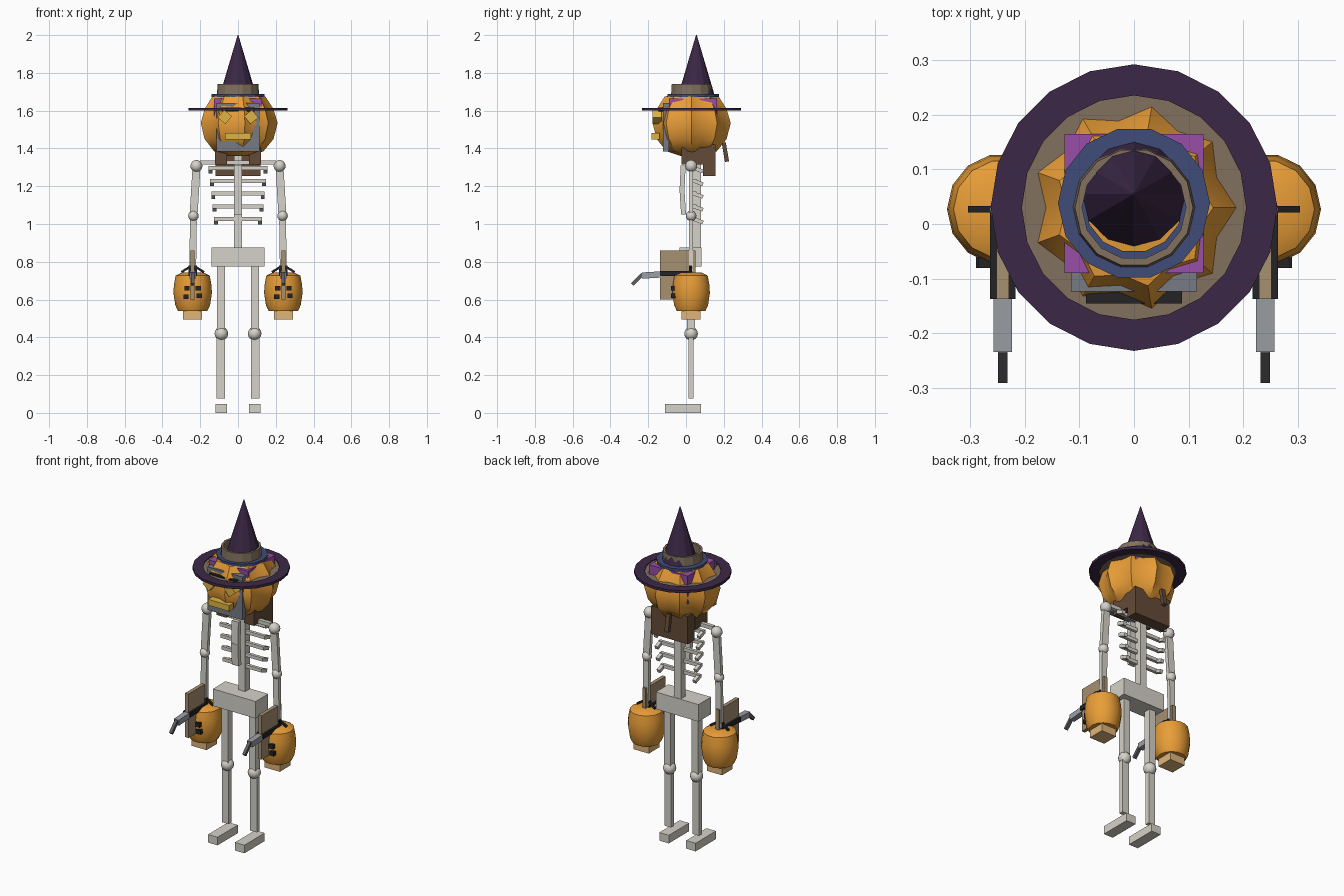
import bpy, bmesh, math
from mathutils import Vector

if "Cube" in bpy.data.objects:
    bpy.data.objects.remove(bpy.data.objects["Cube"])

MATS = {}
COLORS = dict(bone=(212, 209, 199), orange=(232, 156, 58), purple=(62, 44, 72), brown=(128, 112, 94),
              leather=(100, 76, 58), tan=(165, 142, 112), sand=(222, 180, 120), black=(40, 40, 42),
              steel=(155, 158, 164), iron=(95, 95, 98), blue=(66, 76, 120), violet=(150, 80, 165),
              slate=(118, 122, 130), gold=(222, 178, 70))


def mat(name):
    if name not in MATS:
        m = bpy.data.materials.new(name)
        m.diffuse_color = [(c / 255) ** 2.2 for c in COLORS[name]] + [1]
        m.use_nodes = True
        m.node_tree.nodes["Principled BSDF"].inputs["Base Color"].default_value = m.diffuse_color
        MATS[name] = m
    return MATS[name]


def finish(bm, name, color, smooth=False):
    bmesh.ops.recalc_face_normals(bm, faces=bm.faces)
    me = bpy.data.meshes.new(name)
    bm.to_mesh(me)
    bm.free()
    ob = bpy.data.objects.new(name, me)
    bpy.context.collection.objects.link(ob)
    me.materials.append(mat(color))
    if smooth:
        bpy.ops.object.select_all(action='DESELECT')
        ob.select_set(True)
        bpy.context.view_layer.objects.active = ob
        bpy.ops.object.shade_smooth_by_angle(angle=math.radians(35))
    return ob


def box(name, color, x0, x1, y0, y1, z0, z1, rot=None):
    bm = bmesh.new()
    bmesh.ops.create_cube(bm, size=1)
    for v in bm.verts:
        v.co = Vector((v.co.x * (x1 - x0), v.co.y * (y1 - y0), v.co.z * (z1 - z0)))
    ob = finish(bm, name, color)
    ob.location = ((x0 + x1) / 2, (y0 + y1) / 2, (z0 + z1) / 2)
    if rot:
        ob.rotation_euler = [math.radians(a) for a in rot]
    return ob


def beam(name, color, a, b, wx, wy):
    """Box running from point a to point b."""
    a, b = Vector(a), Vector(b)
    d = b - a
    ob = box(name, color, -wx / 2, wx / 2, -wy / 2, wy / 2, -d.length / 2, d.length / 2)
    ob.location = (a + b) / 2
    ob.rotation_euler = Vector((0, 0, 1)).rotation_difference(d).to_euler()
    return ob


def ball(name, x, y, z, r):
    bm = bmesh.new()
    bmesh.ops.create_uvsphere(bm, u_segments=12, v_segments=8, radius=r)
    finish(bm, name, 'bone', True).location = (x, y, z)


def lathe(name, color, profile, n, center, closed=False, lobe=1.0, smooth=False, start=0.0):
    """Spin (radius, z) points; lobe < 1 pulls in every second column."""
    bm = bmesh.new()
    rings = []
    for r, z in profile:
        ring = []
        for i in range(n):
            a = start + 2 * math.pi * i / n
            k = r * (lobe if i % 2 else 1)
            ring.append(bm.verts.new((center[0] + k * math.cos(a), center[1] + k * math.sin(a), z)))
        rings.append(ring)
    for j in range(len(rings) if closed else len(rings) - 1):
        p, q = rings[j], rings[(j + 1) % len(rings)]
        for i in range(n):
            bm.faces.new((p[i], p[(i + 1) % n], q[(i + 1) % n], q[i]))
    if not closed:
        bm.faces.new(rings[0])
        bm.faces.new(rings[-1])
    return finish(bm, name, color, smooth)


def washer(name, color, r0, r1, z0, z1, n, center):
    return lathe(name, color, [(r0, z0), (r1, z0), (r1, z1), (r0, z1)], n, center, closed=True)


# Hat
lathe('hat_cone', 'purple', [(0.1, 1.67), (0.002, 2.0)], 12, (0, 0.055))
lathe('hat_band', 'brown', [(0.112, 1.68), (0.108, 1.74), (0.095, 1.74), (0.095, 1.68)], 14, (0, 0.03), closed=True)
washer('hat_ribbon', 'blue', 0.09, 0.139, 1.672, 1.688, 14, (0, 0.038))
washer('hat_brim', 'purple', 0.205, 0.262, 1.6, 1.615, 20, (0, 0.03))
washer('hat_brim_lining', 'brown', 0.13, 0.21, 1.602, 1.61, 20, (0, 0.03))

# Pumpkin head with nine ridges
lathe('pumpkin_head', 'orange', [(0.06, 1.36), (0.135, 1.385), (0.188, 1.45), (0.21, 1.535),
      (0.187, 1.61), (0.145, 1.675), (0.08, 1.685)], 18, (0, 0.03), lobe=0.86, smooth=True)
box('head_core', 'violet', -0.127, 0.127, -0.09, 0.165, 1.5, 1.665)
box('face_plate', 'slate', -0.115, 0.115, -0.123, -0.09, 1.385, 1.64)
box('brow', 'black', -0.088, 0.088, -0.145, -0.12, 1.595, 1.617)
for s in (-1, 1):
    box('eye', 'gold', s * 0.07 - 0.027, s * 0.07 + 0.027, -0.178, -0.13, 1.54, 1.594, (0, 45 + s * 6, 0))
box('mouth', 'gold', -0.07, 0.07, -0.182, -0.14, 1.447, 1.482)

# Collar and stalk at the back of the head
box('back_collar', 'leather', -0.12, 0.12, 0.09, 0.155, 1.255, 1.42)
for s in (-1, 1):
    box('side_collar', 'leather', s * 0.09 - 0.032, s * 0.09 + 0.032, -0.025, 0.09, 1.315, 1.42)
beam('back_strap', 'leather', (-0.03, 0.2, 1.43), (-0.03, 0.217, 1.33), 0.025, 0.022)

# Torso
box('spine', 'bone', -0.022, 0.022, 0.035, 0.08, 0.87, 1.38)
beam('sternum_upper', 'bone', (0, -0.015, 1.31), (0, -0.021, 1.18), 0.044, 0.026)
beam('sternum_lower', 'bone', (0, -0.021, 1.18), (0, -0.013, 1.05), 0.044, 0.026)
box('collarbone', 'bone', -0.2, 0.2, 0.015, 0.037, 1.315, 1.337)
for i, z in enumerate((1.295, 1.227, 1.16, 1.092, 1.025)):
    w = 0.155 - 0.007 * i
    box('rib', 'bone', -w, w, 0.038, 0.056, z - 0.009, z + 0.011)
    for s in (-1, 1):
        beam('rib_end', 'bone', (s * (w - 0.01), 0.045, z), (s * (w - 0.01), 0.09, z - 0.017), 0.02, 0.02)
box('pelvis', 'bone', -0.14, 0.14, -0.035, 0.083, 0.775, 0.876)

# Limbs, lanterns and tools on both sides
Y = 0.027
for s in (-1, 1):
    ball('shoulder_joint', s * 0.22, Y, 1.307, 0.032)
    beam('upper_arm', 'bone', (s * 0.221, Y, 1.28), (s * 0.235, Y, 1.05), 0.042, 0.022)
    ball('elbow_joint', s * 0.236, Y, 1.043, 0.028)
    beam('forearm', 'bone', (s * 0.236, Y, 1.02), (s * 0.24, Y, 0.75), 0.036, 0.022)
    box('thigh', 'bone', s * 0.09 - 0.021, s * 0.09 + 0.021, 0.005, 0.048, 0.44, 0.78)
    ball('knee_joint', s * 0.088, Y, 0.42, 0.036)
    box('shin', 'bone', s * 0.092 - 0.022, s * 0.092 + 0.022, 0.013, 0.04, 0.075, 0.4)
    box('foot', 'bone', s * 0.088 - 0.031, s * 0.088 + 0.031, -0.11, 0.08, 0, 0.048)

    # Pumpkin lantern
    cx = s * 0.24
    lathe('lantern', 'orange', [(0.078, 0.54), (0.092, 0.57), (0.102, 0.635), (0.099, 0.68), (0.09, 0.727),
          (0.06, 0.742)], 14, (cx, Y), smooth=True)
    box('lantern_base', 'sand', cx - 0.05, cx + 0.05, Y - 0.05, Y + 0.05, 0.495, 0.545)
    for dx, z in ((-0.03, 0.66), (0.03, 0.66), (-0.035, 0.615), (0.035, 0.62)):
        box('lantern_face', 'black', cx + dx - 0.014, cx + dx + 0.014, -0.08, -0.05, z - 0.013, z + 0.013)
    for t in (-1, 1):
        beam('lantern_handle', 'black', (cx + t * 0.06, Y, 0.745), (cx + t * 0.012, Y, 0.775), 0.012, 0.012)

    # Wooden plate with rails, barrel and bent tip
    box('grip_plate', 'tan', cx - 0.011, cx + 0.011, -0.137, 0.05, 0.6, 0.86)
    for t in (-1, 1):
        box('grip_rail', 'black', cx + t * 0.017 - 0.006, cx + t * 0.017 + 0.006, -0.137, 0.03, 0.725, 0.752)
        box('grip_pin', 'black', cx + t * 0.017 - 0.006, cx + t * 0.017 + 0.006, 0.015, 0.03, 0.73, 0.78)
    beam('tool_barrel', 'steel', (cx, -0.13, 0.733), (cx, -0.233, 0.727), 0.033, 0.033)
    beam('tool_tip', 'iron', (cx, -0.23, 0.735), (cx, -0.284, 0.68), 0.018, 0.018)
